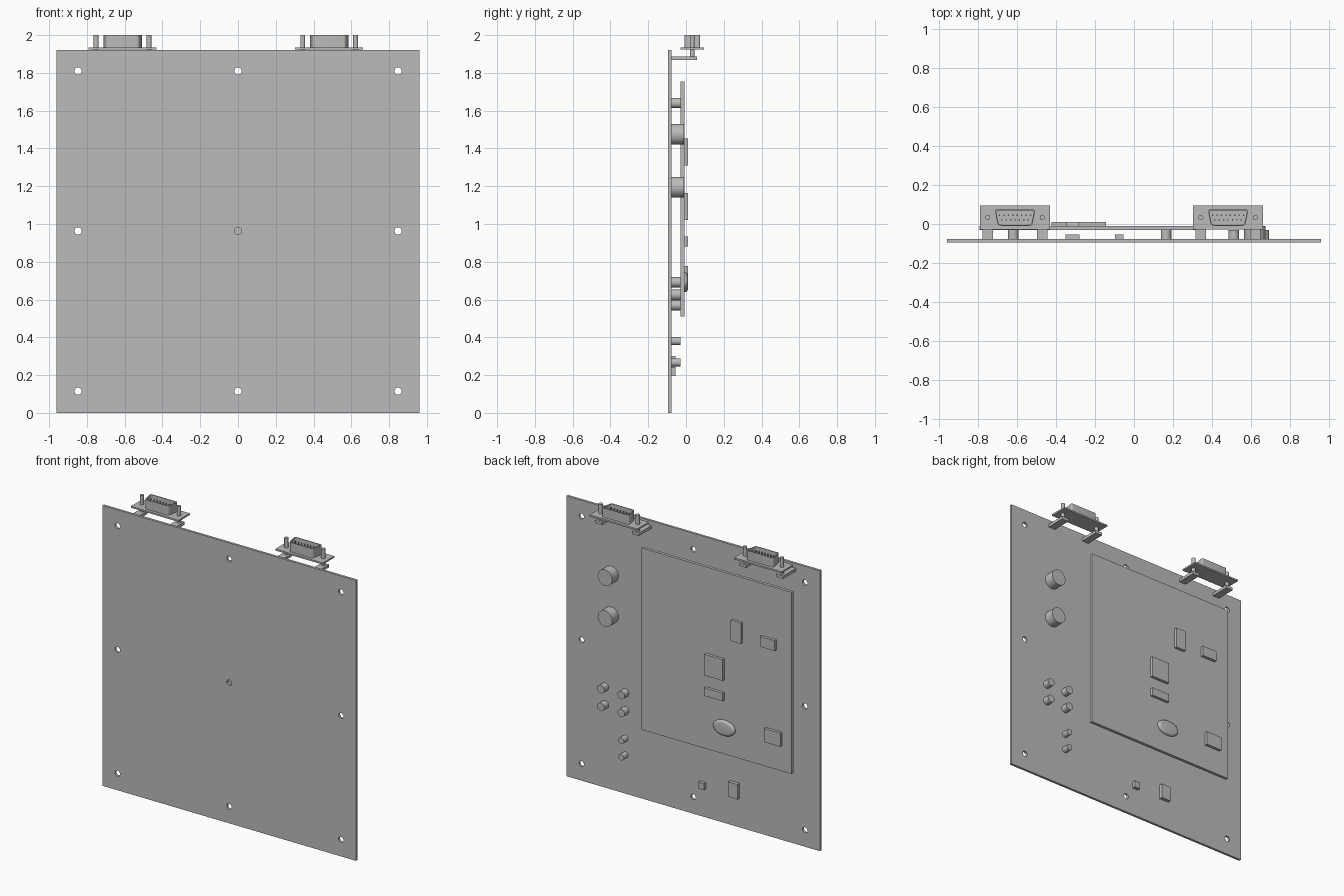
import bpy, bmesh, math
from mathutils import Matrix

if "Cube" in bpy.data.objects:
    bpy.data.objects.remove(bpy.data.objects["Cube"])

GREY = (0.5, 0.5, 0.5, 1)
grey = bpy.data.materials.new("plain grey")
grey.use_nodes = True
grey.diffuse_color = GREY
grey.node_tree.nodes["Principled BSDF"].inputs["Base Color"].default_value = GREY

BACK = -0.078            # rear face of the main panel
CARD = (-0.03, -0.009)   # faces of the raised card


def finish(name, bm, smooth=False):
    bmesh.ops.recalc_face_normals(bm, faces=bm.faces)
    mesh = bpy.data.meshes.new(name)
    bm.to_mesh(mesh)
    bm.free()
    ob = bpy.data.objects.new(name, mesh)
    bpy.context.collection.objects.link(ob)
    mesh.materials.append(grey)
    if smooth:
        bpy.ops.object.select_all(action="DESELECT")
        ob.select_set(True)
        bpy.context.view_layer.objects.active = ob
        bpy.ops.object.shade_smooth_by_angle(angle=math.radians(35))
    return ob


def box(name, x, y, z):
    """Box from its (low, high) range on each axis."""
    bm = bmesh.new()
    size = [b - a for a, b in (x, y, z)]
    mid = [(a + b) / 2 for a, b in (x, y, z)]
    bmesh.ops.create_cube(bm, size=1, matrix=Matrix.Translation(mid) @ Matrix.Diagonal((*size, 1)))
    return finish(name, bm)


def rod(name, axis, centre, r, span, sides=32):
    """Cylinder along y (centre = x, z) or z (centre = x, y)."""
    bm = bmesh.new()
    a, mid = centre, sum(span) / 2
    if axis == "y":
        m = Matrix.Translation((a[0], mid, a[1])) @ Matrix.Rotation(math.pi / 2, 4, "X")
    else:
        m = Matrix.Translation((a[0], a[1], mid))
    bmesh.ops.create_cone(bm, cap_ends=True, segments=sides, radius1=r, radius2=r,
                          depth=span[1] - span[0], matrix=m)
    return finish(name, bm, sides > 6)


# Main panel with mounting holes
panel = box("main_panel", (-0.96, 0.96), (-0.095, BACK), (0, 1.92))
cutters = [rod("hole_cutter", "y", (x, z), 0.019, (-0.2, 0))
           for x in (-0.847, 0, 0.847) for z in (0.115, 0.963, 1.81)]
bpy.context.view_layer.objects.active = panel
for c in cutters:
    mod = panel.modifiers.new("hole", "BOOLEAN")
    mod.operation, mod.solver, mod.object = "DIFFERENCE", "EXACT", c
    bpy.ops.object.modifier_apply(modifier=mod.name)
    bpy.data.objects.remove(c)

# Raised card on four standoffs
box("raised_card", (-0.794, 0.343), CARD, (0.51, 1.755))
for x in (-0.62, 0.165):
    for z in (0.625, 1.64):
        rod("card_standoff", "y", (x, z), 0.027, (BACK, CARD[0]))

# Chips on the card
for x, z in [((-0.423, -0.346), (1.31, 1.452)), ((-0.68, -0.568), (1.33, 1.4)),
             ((-0.285, -0.145), (1.02, 1.165)), ((-0.285, -0.145), (0.88, 0.935)),
             ((-0.722, -0.6), (0.685, 0.778))]:
    box("card_chip", x, (CARD[1], 0.011), z)

# Oval can with a rounded rim
bm = bmesh.new()
rings = []
for inset, y in [(0, CARD[1]), (0, 0), (0.004, 0.006), (0.01, 0.0095), (0.02, 0.011)]:
    rings.append([bm.verts.new((-0.287 + (0.082 - inset) * math.cos(t), y,
                                0.692 + (0.052 - inset) * math.sin(t)))
                  for t in (i * math.tau / 48 for i in range(48))])
for lo, hi in zip(rings, rings[1:]):
    for i in range(48):
        j = (i + 1) % 48
        bm.faces.new((lo[i], lo[j], hi[j], hi[i]))
bm.faces.new(rings[0])
bm.faces.new(rings[-1])
finish("oval_can", bm, True)

# Chips on the main panel
box("panel_chip", (-0.352, -0.28), (BACK, -0.055), (0.2, 0.302))
box("small_panel_chip", (-0.097, -0.053), (BACK, -0.055), (0.195, 0.24))

# Round parts on the main panel
for z in (1.475, 1.195):
    rod("large_capacitor", "y", (0.621, z), 0.055, (BACK, -0.01), 48)
for x in (0.513, 0.667):
    for z in (0.692, 0.57):
        rod("small_capacitor", "y", (x, z), 0.027, (BACK, -0.03))
for z in (0.38, 0.267):
    rod("indicator", "y", (0.513, z), 0.021, (BACK, -0.03))


def trapezoid_ring(bm, cx, cy, inset, z):
    """Rounded, tapered outline of the connector shell."""
    h = 0.042 - inset
    corners = [(-0.104 + inset, h), (0.104 - inset, h), (0.088 - inset, -h), (-0.088 + inset, -h)]
    ring = []
    for k, (x, y) in enumerate(corners):
        px, py = corners[k - 1]
        nx, ny = corners[(k + 1) % 4]
        dp, dn = math.hypot(px - x, py - y), math.hypot(nx - x, ny - y)
        r = 0.014
        a = (x + (px - x) * r / dp, y + (py - y) * r / dp)
        b = (x + (nx - x) * r / dn, y + (ny - y) * r / dn)
        for t in (0, 0.25, 0.5, 0.75, 1):
            w = ((1 - t) ** 2, 2 * t * (1 - t), t * t)
            ring.append(bm.verts.new((cx + w[0] * a[0] + w[1] * x + w[2] * b[0],
                                      cy + w[0] * a[1] + w[1] * y + w[2] * b[1], z)))
    return ring


# Two connectors on the top edge
FLANGE = (1.924, 1.935)
CY = 0.033
for cx in (-0.611, 0.483):
    box("connector_flange", (cx - 0.18, cx + 0.18), (CY - 0.062, CY + 0.062), FLANGE)
    bm = bmesh.new()
    loops = [trapezoid_ring(bm, cx, CY, i, z) for i, z in
             ((0, FLANGE[1]), (0, 2), (0.005, 2), (0.005, FLANGE[1] + 0.003))]
    for lo, hi in zip(loops, loops[1:]):
        for i in range(len(lo)):
            j = (i + 1) % len(lo)
            bm.faces.new((lo[i], lo[j], hi[j], hi[i]))
    bm.faces.new(loops[0])
    bm.faces.new(loops[-1])
    finish("connector_shell", bm, True)
    for count, dy in ((8, 0.012), (7, -0.012)):
        for i in range(count):
            x = cx + (i - (count - 1) / 2) * 0.0228
            rod("contact_pin", "z", (x, CY + dy), 0.004, (FLANGE[1], 1.985), 10)
    for side in (-1, 1):
        x = cx + side * 0.14
        rod("jack_post", "z", (x, CY), 0.013, (FLANGE[1], 2), 24)
        rod("lower_post", "z", (x, CY), 0.013, (1.888, FLANGE[0]), 24)
        box("bracket_arm", (x - 0.026, x + 0.026), (BACK, 0.058), (1.868, 1.888))
